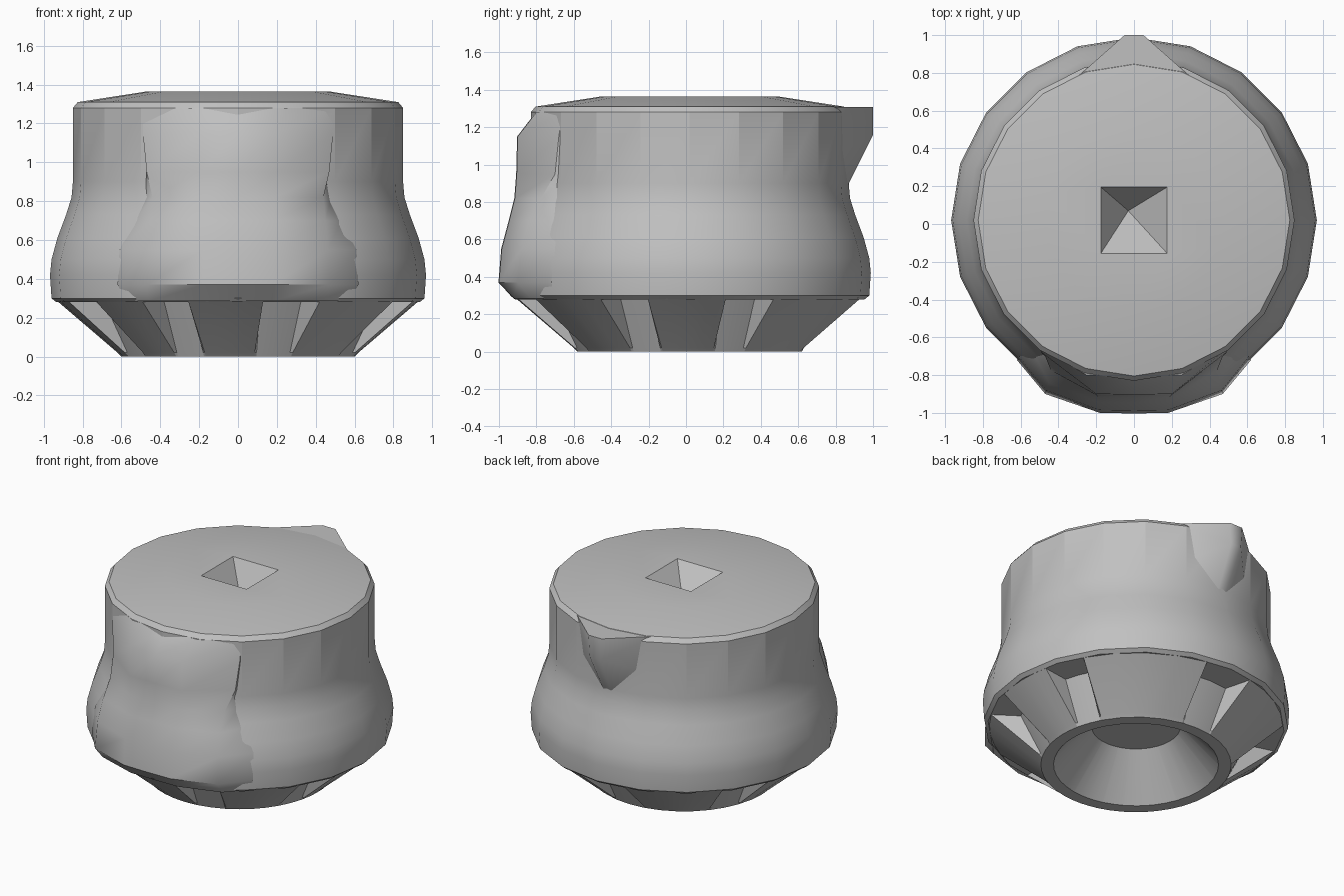
import bpy, bmesh
from math import sin, cos, pi, radians

if "Cube" in bpy.data.objects:
    bpy.data.objects.remove(bpy.data.objects["Cube"])

CY = 0.02  # depth of the turning axis

grey = bpy.data.materials.new("plain_grey")
grey.use_nodes = True
grey.diffuse_color = (0.53, 0.53, 0.53, 1)
grey.node_tree.nodes["Principled BSDF"].inputs["Base Color"].default_value = (0.53, 0.53, 0.53, 1)


def finish(bm, name, angle):
    bmesh.ops.recalc_face_normals(bm, faces=bm.faces)
    mesh = bpy.data.meshes.new(name)
    bm.to_mesh(mesh)
    bm.free()
    mesh.materials.append(grey)
    obj = bpy.data.objects.new(name, mesh)
    bpy.context.collection.objects.link(obj)
    bpy.ops.object.select_all(action='DESELECT')
    obj.select_set(True)
    bpy.context.view_layer.objects.active = obj
    bpy.ops.object.shade_smooth_by_angle(angle=radians(angle))


def skin(bm, rings):
    """Join successive point rings with quads."""
    loops = [[bm.verts.new(p) for p in ring] for ring in rings]
    n = len(loops[0])
    for a, b in zip(loops, loops[1:]):
        for i in range(n):
            j = (i + 1) % n
            bm.faces.new((a[i], a[j], b[j], b[i]))
    return loops


def ring_edges(bm, loop):
    return [bm.edges.get((v, loop[(i + 1) % len(loop)])) for i, v in enumerate(loop)]


# Body: twenty-sided turned shell with a pyramid pit in the lid
profile = [(0.935, 0.28), (0.96, 0.30), (0.968, 0.42), (0.96, 0.5), (0.93, 0.61), (0.885, 0.73),
           (0.857, 0.82), (0.85, 0.9), (0.85, 1.28), (0.825, 1.31), (0.47, 1.365)]
bm = bmesh.new()
loops = skin(bm, [[(r * cos(i * pi / 10), CY + r * sin(i * pi / 10), z) for i in range(20)]
                  for r, z in profile])
bm.faces.new(loops[0])
square = [bm.verts.new((x * 0.175, CY + y * 0.175, 1.365))
          for x, y in ((1, 1), (-1, 1), (-1, -1), (1, -1))]
apex = bm.verts.new((-0.03, 0.07, 1.15))
for i in range(4):
    bm.faces.new((square[i], square[(i + 1) % 4], apex))
bmesh.ops.bridge_loops(bm, edges=ring_edges(bm, loops[-1]) + ring_edges(bm, square))
# flat facets on the upright wall, smooth belly below
for e in bm.edges:
    low, high = sorted(v.co.z for v in e.verts)
    if low > 0.8 and 1.2 < high < 1.3 and high - low > 0.1:
        e.smooth = False
finish(bm, "body", 22)

# Foot: tapered base with notches cut between its panels and a conical hollow
notches = [(12, 29), (79, 101), (140, 160), (200, 218), (238, 254), (278, 297), (329, 346)]
angles = []
for k, (start, end) in enumerate(notches):
    following = notches[(k + 1) % len(notches)][0]
    span = (following - end) % 360
    angles += [(start + 1, False), ((start + end) / 2, False), (end - 1, False)]
    angles += [(end + span * t / 4, True) for t in range(5)]


def foot_ring(panel_r, notch_r, z):
    ring = []
    for a, panel in angles:
        r = panel_r if panel else notch_r
        ring.append((r * cos(radians(a)), CY + r * sin(radians(a)), z))
    return ring


bm = bmesh.new()
loops = skin(bm, [foot_ring(0.28, 0.28, 0.275), foot_ring(0.52, 0.52, 0), foot_ring(0.6, 0.6, 0),
                  foot_ring(0.62, 0.61, 0.02), foot_ring(0.93, 0.74, 0.285)])
bm.faces.new(loops[0])
bm.faces.new(loops[-1])
finish(bm, "foot", 16)

# Front panel: raised shield lofted through cross-sections, its flanks running into the body
# each section: height, then x and y of the inner, outer and flank points
sections = [(0.285, 0.18, -0.92, 0.46, -0.83, 0.58, -0.7),
            (0.37, 0.18, -1.0, 0.47, -0.9, 0.62, -0.72),
            (0.55, 0.18, -0.985, 0.465, -0.88, 0.61, -0.7),
            (0.7, 0.18, -0.945, 0.45, -0.84, 0.53, -0.69),
            (0.82, 0.19, -0.915, 0.44, -0.775, 0.48, -0.66),
            (0.95, 0.2, -0.905, 0.47, -0.7, 0.47, -0.62),
            (1.15, 0.2, -0.9, 0.49, -0.68, 0.49, -0.6),
            (1.28, 0.25, -0.8, 0.49, -0.66, 0.49, -0.58)]
bm = bmesh.new()
loops = skin(bm, [[(-fx, fy, z), (-ox, oy, z), (-ix, iy, z), (0, iy - 0.003, z),
                   (ix, iy, z), (ox, oy, z), (fx, fy, z)]
                  for z, ix, iy, ox, oy, fx, fy in sections])
bm.faces.new(loops[0])
bm.faces.new(loops[-1])
finish(bm, "front_panel", 38)

# Spout: pointed lip at the back of the rim
bm = bmesh.new()
for side in (-1, 1):
    for x, y, z in ((0.05, 1.0, 1.308), (0.04, 1.0, 1.16), (0.03, 0.86, 0.88),
                    (0.31, 0.77, 1.308), (0.24, 0.8, 1.05), (0.05, 0.7, 1.308)):
        bm.verts.new((side * x, y, z))
bmesh.ops.convex_hull(bm, input=bm.verts)
finish(bm, "spout", 50)
